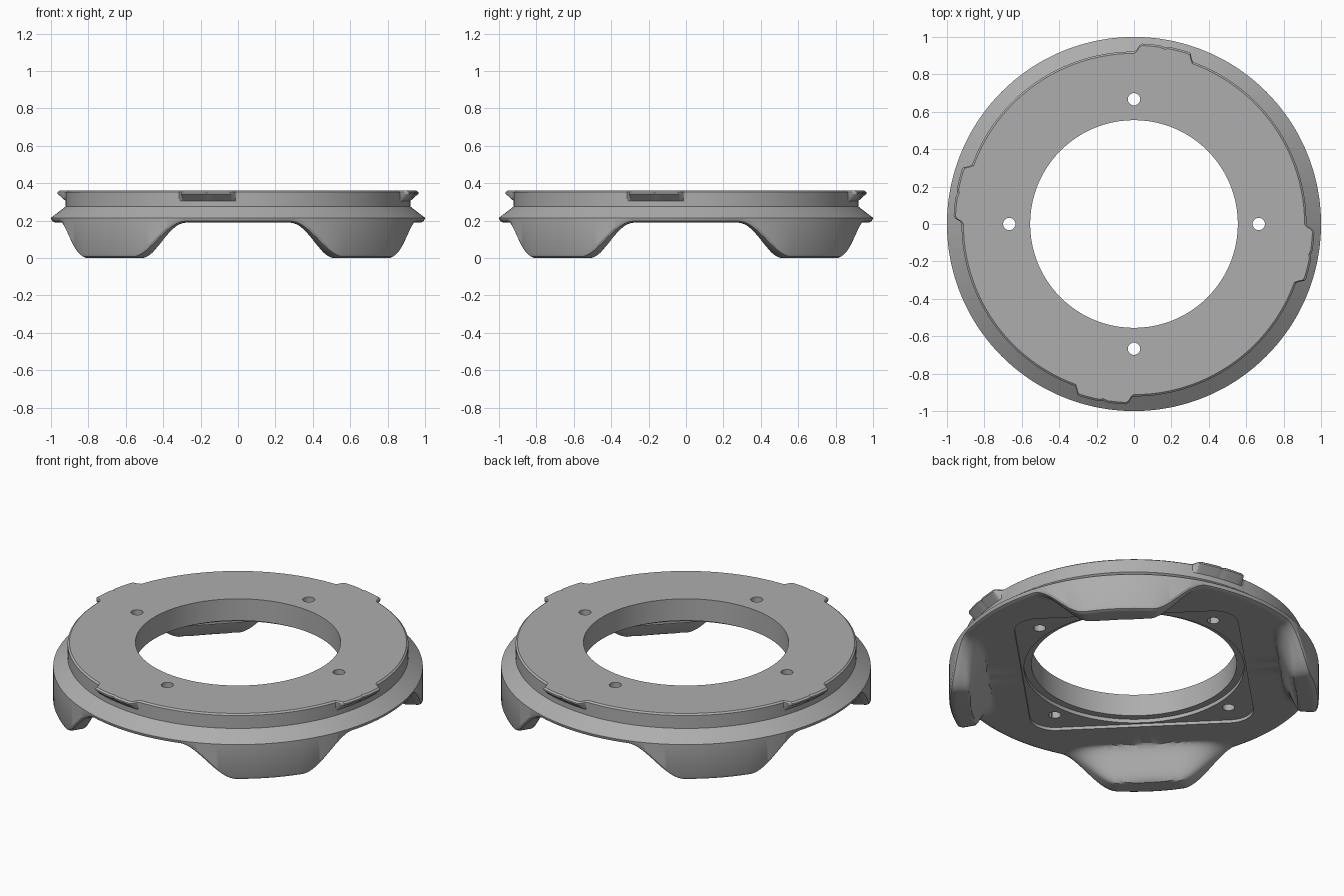
import bpy, bmesh, math
from mathutils import Matrix

old = bpy.data.objects.get("Cube")
if old:
    bpy.data.objects.remove(old, do_unlink=True)

SEGMENTS = 432
BASE = 0.19      # underside height of the ring
TOP = 0.36

grey = bpy.data.materials.new("mid_grey")
grey.use_nodes = True
colour = (0.42, 0.42, 0.42, 1)
grey.diffuse_color = colour
grey.node_tree.nodes["Principled BSDF"].inputs["Base Color"].default_value = colour


def smooth(a, b, x):
    t = min(1, max(0, (x - a) / (b - a)))
    return t * t * (3 - 2 * t)


def tab_radius(deg):
    """Outer radius of the top flange: four lugs with a small central nick."""
    a = deg % 90
    lug = smooth(70, 72, a) * (1 - smooth(87.7, 89.7, a))
    nick = max(0, 1 - abs(a - 80.2) / 0.9)
    return 0.922 + 0.043 * lug - 0.01 * nick


def underside(r, deg):
    """Underside height: flat, dropping to a foot on every diagonal."""
    off = abs(deg % 90 - 45)
    across = r * math.cos(math.radians(off))
    return BASE * (1 - smooth(28.5, 10.5, off) * smooth(0.785, 0.885, across)) \
        if off < 28.5 else BASE


def foot_side(off):
    return 1 - smooth(10.5, 28.5, off)


def underside_height(r, deg):
    off = abs(deg % 90 - 45)
    across = r * math.cos(math.radians(off))
    return BASE * (1 - foot_side(off) * smooth(0.785, 0.885, across))


def section(deg):
    """Closed radial section of the ring at one angle."""
    rt = tab_radius(deg)
    low = underside_height(0.978, deg)
    pts = [(0.555, TOP), (rt - 0.01, TOP), (rt, TOP - 0.008), (rt, 0.343),
           (0.922, 0.305), (0.922, 0.275), (1.0, 0.215),
           (1.0, low + 0.022), (0.993, low + 0.007), (0.978, low)]
    pts += [(r, underside_height(r, deg))
            for r in [0.96 - 0.0125 * i for i in range(15)]]
    pts += [(0.595, BASE), (0.595, 0.23), (0.555, 0.23)]
    return pts


def finish(bm, name):
    bmesh.ops.recalc_face_normals(bm, faces=bm.faces)
    mesh = bpy.data.meshes.new(name)
    bm.to_mesh(mesh)
    bm.free()
    mesh.materials.append(grey)
    obj = bpy.data.objects.new(name, mesh)
    bpy.context.collection.objects.link(obj)
    return obj


# Ring body with lugs and feet
bm = bmesh.new()
loops = []
for i in range(SEGMENTS):
    deg = 360 * i / SEGMENTS
    c, s = math.cos(math.radians(deg)), math.sin(math.radians(deg))
    loops.append([bm.verts.new((r * c, r * s, z)) for r, z in section(deg)])
for i, a in enumerate(loops):
    b = loops[(i + 1) % SEGMENTS]
    for j in range(len(a)):
        k = (j + 1) % len(a)
        bm.faces.new((a[j], b[j], b[k], a[k]))
ring = finish(bm, "adapter_ring")

# Screw hole cutters
bm = bmesh.new()
for i in range(4):
    a = i * math.pi / 2
    bmesh.ops.create_cone(
        bm, cap_ends=True, segments=32, radius1=0.033, radius2=0.033, depth=1,
        matrix=Matrix.Translation((0.667 * math.cos(a), 0.667 * math.sin(a), 0.3)))
holes = finish(bm, "screw_hole_cutter")

# Rounded square recess cutter, corners around the screw holes
bm = bmesh.new()
outline = []
for i in range(4):
    mid = i * math.pi / 2
    for j in range(13):
        a = mid + math.radians(-45 + 7.5 * j)
        outline.append(bm.verts.new((0.667 * math.cos(mid) + 0.135 * math.cos(a),
                                     0.667 * math.sin(mid) + 0.135 * math.sin(a), 0.1)))
face = bm.faces.new(outline)
new = bmesh.ops.extrude_face_region(bm, geom=[face])["geom"]
bmesh.ops.translate(bm, vec=(0, 0, 0.108),
                    verts=[v for v in new if isinstance(v, bmesh.types.BMVert)])
recess = finish(bm, "recess_cutter")

for cutter in (holes, recess):
    cutter.hide_render = True
    mod = ring.modifiers.new(cutter.name, "BOOLEAN")
    mod.operation = "DIFFERENCE"
    mod.solver = "EXACT"
    mod.object = cutter

# Bake the cuts, then smooth with sharp edges kept
bpy.ops.object.select_all(action="DESELECT")
ring.select_set(True)
bpy.context.view_layer.objects.active = ring
bpy.ops.object.convert(target="MESH")
for cutter in (holes, recess):
    bpy.data.objects.remove(cutter, do_unlink=True)
bpy.ops.object.shade_smooth_by_angle(angle=math.radians(30))
